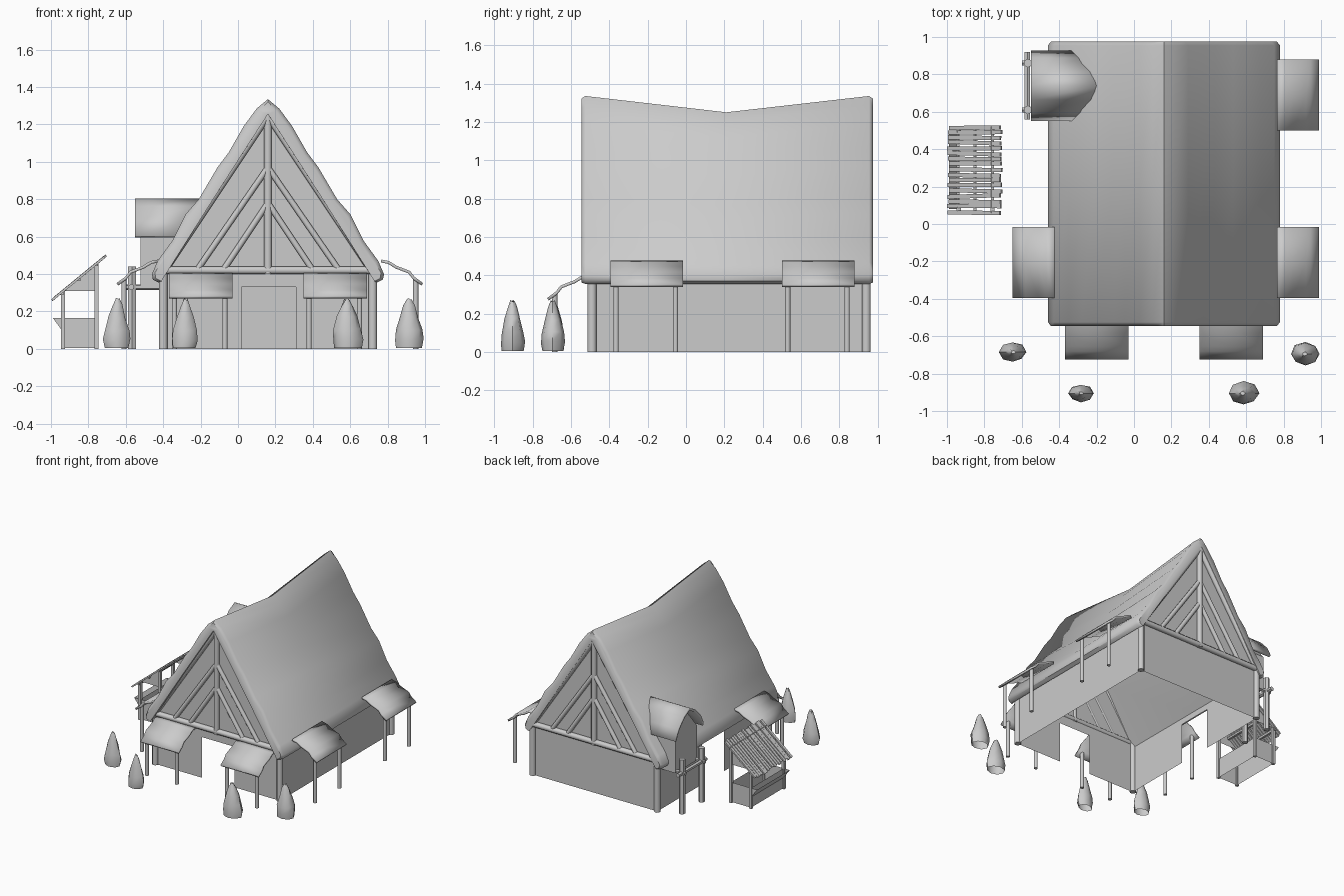
import bpy, bmesh, math, random
from mathutils import Vector

if "Cube" in bpy.data.objects:
    bpy.data.objects.remove(bpy.data.objects["Cube"])

random.seed(4)
CX = 0.16                      # ridge line of the house
Y0, Y1 = -0.49, 0.94           # front and back walls
XL, XR = -0.40, 0.72           # left and right walls


def mesh(name, verts, faces, angle=40, thick=0):
    bm = bmesh.new()
    vs = [bm.verts.new(v) for v in verts]
    for f in faces:
        bm.faces.new([vs[i] for i in f])
    bmesh.ops.recalc_face_normals(bm, faces=bm.faces)
    me = bpy.data.meshes.new(name)
    bm.to_mesh(me)
    bm.free()
    ob = bpy.data.objects.new(name, me)
    bpy.context.collection.objects.link(ob)
    if thick:
        m = ob.modifiers.new("thickness", 'SOLIDIFY')
        m.thickness = thick
        m.offset = 0
    bpy.ops.object.select_all(action='DESELECT')
    ob.select_set(True)
    bpy.context.view_layer.objects.active = ob
    bpy.ops.object.shade_smooth_by_angle(angle=math.radians(angle))
    return ob


def loft(name, rings, closed=True, caps=True, angle=40, thick=0):
    n = len(rings[0])
    verts = [p for r in rings for p in r]
    faces = []
    for k in range(len(rings) - 1):
        for i in range(n if closed else n - 1):
            j = (i + 1) % n
            faces.append((k * n + i, k * n + j, (k + 1) * n + j, (k + 1) * n + i))
    if caps and closed:
        faces += [tuple(range(n)), tuple(range((len(rings) - 1) * n, len(rings) * n))]
    return mesh(name, verts, faces, angle, thick)


def beam(name, p, q, r, sides=8):
    p, q = Vector(p), Vector(q)
    rot = (q - p).to_track_quat('Z', 'Y')
    ring = [rot @ Vector((r * math.cos(a), r * math.sin(a), 0))
            for a in (2 * math.pi * (i + .5) / sides for i in range(sides))]
    return loft(name, [[c + v for v in ring] for c in (p, q)], angle=50)


def block(name, p, q, w, h):
    p, q = Vector(p), Vector(q)
    rot = (q - p).to_track_quat('X', 'Z')
    ring = [rot @ Vector((0, a * w / 2, b * h / 2)) for a, b in ((-1, -1), (1, -1), (1, 1), (-1, 1))]
    return loft(name, [[c + v for v in ring] for c in (p, q)], angle=20)


# Walls, single sheets with a doorway in the front and left sides
def wall(name, a, b, door=None):
    a, b = Vector(a), Vector(b)
    H, D = 0.42, 0.33

    def quad(s, t, z0, z1):
        p, q = a.lerp(b, s), a.lerp(b, t)
        return [(p.x, p.y, z0), (q.x, q.y, z0), (q.x, q.y, z1), (p.x, p.y, z1)]
    parts = [(0, 1, 0, H)]
    if door:
        s, t = door
        parts = [(0, s, 0, H), (s, t, D, H), (t, 1, 0, H)]
    verts = [v for p in parts for v in quad(*p)]
    mesh(name, verts, [tuple(range(4 * i, 4 * i + 4)) for i in range(len(parts))])


wall("front_wall", (XL, Y0, 0), (XR, Y0, 0), (0.375, 0.634))
wall("back_wall", (XL, Y1, 0), (XR, Y1, 0))
wall("left_wall", (XL, Y0, 0), (XL, Y1, 0), (0.40, 0.60))
wall("right_wall", (XR, Y0, 0), (XR, Y1, 0))
for x in (XL, XR):
    for y in (Y0, Y1):
        beam("corner_post", (x, y, 0), (x, y, 0.42), 0.025)

# Sagging thatched roof with wavy slopes
outer = [(0.06, 1.285), (0.13, 1.19), (0.21, 1.05), (0.27, 0.97), (0.37, 0.80), (0.44, 0.72),
         (0.51, 0.58), (0.59, 0.47), (0.62, 0.40), (0.615, 0.37), (0.585, 0.355)]
inner = [(0.555, 0.385), (0.28, 0.82)]
half = outer + inner
prof = [(0, 1.335)] + half + [(0, 1.255)] + [(-x, z) for x, z in reversed(half)]
rings = []
for y, sag, inset in ((-0.545, 0, 0.022), (-0.525, 0, 0), (0.21, 0.085, 0), (0.955, 0, 0), (0.975, 0, 0.022)):
    ring = []
    for i, (x, z) in enumerate(prof):
        zz = z - sag * max(0, (z - 0.37) / 0.965)
        if inset and not (len(outer) < i < len(prof) - len(outer)):
            x -= math.copysign(inset * 0.7, x) if abs(x) > 0.03 else 0
            zz -= inset * (0.6 if z > 0.4 else -0.3)
        ring.append((CX + x, y, zz))
    rings.append(ring)
loft("main_roof", rings, angle=50)

# Gables with timber framing
for y, s in ((Y0, -1), (Y1, 1)):
    mesh("gable_panel", [(XL, y, 0.4), (XR, y, 0.4), (CX, y, 1.27)], [(0, 1, 2)])
    yb = y + 0.012 * s
    beam("tie_beam", (XL - 0.03, yb, 0.42), (XR + 0.03, yb, 0.42), 0.022)
    beam("king_post", (CX, yb, 0.40), (CX, yb, 1.27), 0.022)
    for m in (-1, 1):
        beam("rafter", (CX + m * 0.56, yb, 0.41), (CX, yb, 1.25), 0.022)
        beam("long_brace", (CX + m * 0.38, yb, 0.42), (CX, yb, 0.97), 0.017)
        beam("short_brace", (CX + m * 0.24, yb, 0.42), (CX, yb, 0.78), 0.017)


# Drooping awnings on two thin posts
def awning(name, origin, out, length):
    o, out = Vector(origin), Vector(out)
    along = Vector((abs(out.y), abs(out.x), 0))
    prof = [(0, 0.47), (0.04, 0.462), (0.08, 0.437), (0.15, 0.41), (0.175, 0.378), (0.22, 0.345)]
    loft(name, [[o + out * d + along * t + Vector((0, 0, z)) for d, z in prof]
                for t in (0, length / 2, length)], closed=False, angle=60, thick=0.016)
    for t in (0.03, length - 0.04):
        p = o + out * 0.185 + along * t
        beam(name + "_post", (p.x, p.y, 0), p + Vector((0, 0, 0.37)), 0.015)


for x in (-0.37, 0.35):
    o = awning("front_awning", (x, -0.50, -0.07), (0, -1, 0), 0.34)
for y in (-0.395, 0.50):
    awning("right_awning", (0.765, y, 0), (1, 0, 0), 0.38)
awning("left_awning", (-0.425, -0.395, 0), (-1, 0, 0), 0.38)

# Dormer on the left slope
DY = 0.74
body = [(-0.14, 0.32, -0.38), (0.14, 0.32, -0.38), (0.14, 0.6, -0.28), (0, 0.77, -0.2), (-0.14, 0.6, -0.28)]
loft("dormer_body", [[(-0.52, DY + y, z) for y, z, e in body], [(e, DY + y, z) for y, z, e in body]], angle=25)
top = [(-0.18, 0.60, -0.30), (-0.14, 0.68, -0.27), (-0.07, 0.755, -0.22), (0, 0.795, -0.17),
       (0.07, 0.755, -0.22), (0.14, 0.68, -0.27), (0.18, 0.60, -0.30)]
loft("dormer_roof", [[(-0.55, DY + y, z) for y, z, e in top], [(e, DY + y, z) for y, z, e in top]],
     closed=False, angle=60, thick=0.02)
beam("dormer_sill", (-0.57, 0.56, 0.33), (-0.57, 0.92, 0.33), 0.017, 6)
for y in (0.61, 0.86):
    beam("dormer_post", (-0.567, y, 0), (-0.567, y, 0.44), 0.024, 6)
    beam("dormer_bracket", (-0.60, y, 0.33), (-0.38, y, 0.33), 0.015, 6)

# Market stall
for y in (0.08, 0.50):
    block("stall_front_post", (-0.935, y, 0), (-0.935, y, 0.31), 0.022, 0.022)
    block("stall_back_post", (-0.757, y, 0), (-0.757, y, 0.455), 0.022, 0.022)
    mesh("stall_side", [(-0.935, y, 0.005), (-0.757, y, 0.005), (-0.757, y, 0.165), (-0.935, y, 0.165)], [(0, 1, 2, 3)])
    mesh("stall_gusset", [(-0.935, y, 0.31), (-0.757, y, 0.31), (-0.757, y, 0.45)], [(0, 1, 2)])
    mesh("counter_end", [(-0.935, y, 0.165), (-0.99, y, 0.165), (-0.935, y, 0.09)], [(0, 1, 2)])
for x in (-0.935, -0.757):
    mesh("stall_panel", [(x, 0.08, 0.005), (x, 0.50, 0.005), (x, 0.50, 0.165), (x, 0.08, 0.165)], [(0, 1, 2, 3)])
mesh("counter_tray", [(-0.935, 0.08, 0.09), (-0.935, 0.5, 0.09), (-0.99, 0.5, 0.165), (-0.99, 0.08, 0.165)], [(0, 1, 2, 3)])
for x, z in ((-0.94, 0.295), (-0.85, 0.372), (-0.757, 0.452)):
    block("stall_batten", (x, 0.06, z), (x, 0.52, z), 0.016, 0.016)
for i in range(17):
    y = 0.063 + i * 0.0285
    a, b, c, d = (random.uniform(-0.006, 0.006) for _ in range(4))
    block("stall_roof_slat", (-0.99 + a, y + c, 0.265 + a), (-0.71 + b, y + d, 0.495 + b), 0.022, 0.012)

# Rough conical shrubs, open underneath
for cx, cy, rx, ry in ((-0.65, -0.685, 0.072, 0.055), (-0.285, -0.905, 0.068, 0.048),
                       (0.587, -0.905, 0.083, 0.065), (0.918, -0.695, 0.08, 0.065)):
    lean = random.uniform(-0.01, 0.01)
    rings = []
    for z, r in ((0.005, 0.9), (0.05, 1.0), (0.10, 0.92), (0.17, 0.66), (0.23, 0.38), (0.265, 0.16)):
        ring = []
        for k in range(8):
            a, q = math.tau * k / 8, r * random.uniform(0.9, 1.03)
            ring.append((cx + rx * q * math.cos(a) + lean * z * 4, cy + ry * q * math.sin(a),
                         z + (random.uniform(-0.008, 0.008) if z > 0.01 else 0)))
        rings.append(ring)
    shrub = loft("shrub", rings, caps=False, angle=50)
    bm = bmesh.new()
    bm.from_mesh(shrub.data)
    bm.verts.ensure_lookup_table()
    bm.faces.new(bm.verts[-8:])
    bm.to_mesh(shrub.data)
    bm.free()
